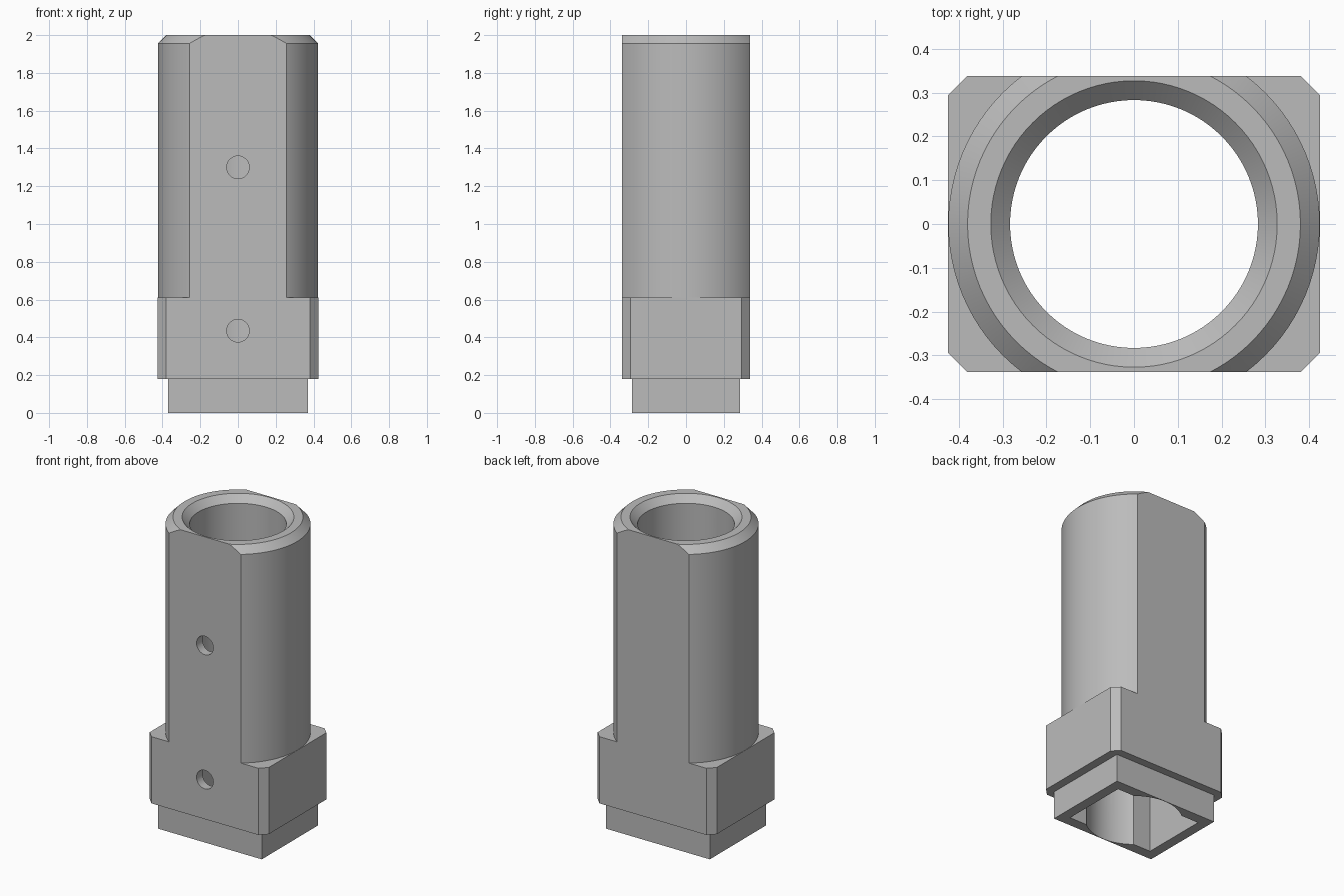
import bpy
import bmesh
import math
from mathutils import Matrix

cube = bpy.data.objects.get("Cube")
if cube:
    bpy.data.objects.remove(cube, do_unlink=True)

HALF_X, HALF_Y = 0.425, 0.3375     # collar half sizes
BODY_R, BORE_R = 0.424, 0.283
CHAMFER = 0.044
PLUG_TOP, COLLAR_TOP, TOP = 0.18, 0.61, 2.0
SEGMENTS = 96

grey = bpy.data.materials.new("plain grey")
grey.use_nodes = True
colour = (0.5, 0.5, 0.5, 1)
grey.diffuse_color = colour
grey.node_tree.nodes["Principled BSDF"].inputs["Base Color"].default_value = colour


def finish(name, bm):
    bmesh.ops.recalc_face_normals(bm, faces=bm.faces)
    mesh = bpy.data.meshes.new(name)
    bm.to_mesh(mesh)
    bm.free()
    mesh.materials.append(grey)
    obj = bpy.data.objects.new(name, mesh)
    bpy.context.collection.objects.link(obj)
    return obj


def prism(name, outline, z0, z1):
    bm = bmesh.new()
    face = bm.faces.new([bm.verts.new((x, y, z0)) for x, y in outline])
    grown = bmesh.ops.extrude_face_region(bm, geom=[face])["geom"]
    verts = [g for g in grown if isinstance(g, bmesh.types.BMVert)]
    bmesh.ops.translate(bm, verts=verts, vec=(0, 0, z1 - z0))
    return finish(name, bm)


def rectangle(hx, hy):
    return [(-hx, -hy), (hx, -hy), (hx, hy), (-hx, hy)]


def lathe(name, profile):
    """Closed solid of revolution from (radius, z) pairs, bottom to top."""
    bm = bmesh.new()
    rings = []
    for r, z in profile:
        rings.append(bmesh.ops.create_circle(
            bm, segments=SEGMENTS, radius=r, matrix=Matrix.Translation((0, 0, z)))["verts"])
    for a, b in zip(rings, rings[1:]):
        for i in range(SEGMENTS):
            j = (i + 1) % SEGMENTS
            bm.faces.new((a[i], a[j], b[j], b[i]))
    bm.faces.new(rings[0])
    bm.faces.new(rings[-1])
    return finish(name, bm)


def combine(target, tool, operation):
    mod = target.modifiers.new(operation.lower(), "BOOLEAN")
    mod.operation, mod.solver, mod.object = operation, "EXACT", tool
    bpy.context.view_layer.objects.active = target
    bpy.ops.object.modifier_apply(modifier=mod.name)
    bpy.data.objects.remove(tool, do_unlink=True)


# Round barrel with a bevelled top rim and two flat sides
barrel = lathe("socket_body", [(BODY_R, 0.4), (BODY_R, TOP - CHAMFER), (BODY_R - CHAMFER, TOP)])
combine(barrel, prism("flats", rectangle(1, HALF_Y), 0, TOP + 1), "INTERSECT")

# Rectangular collar with chamfered corners
cx, cy = HALF_X - CHAMFER, HALF_Y - CHAMFER
collar = [(-cx, -HALF_Y), (cx, -HALF_Y), (HALF_X, -cy), (HALF_X, cy),
          (cx, HALF_Y), (-cx, HALF_Y), (-HALF_X, cy), (-HALF_X, -cy)]
combine(barrel, prism("collar", collar, PLUG_TOP, COLLAR_TOP), "UNION")

# Plug at the foot
combine(barrel, prism("plug", rectangle(0.37, 0.286), 0, 0.3), "UNION")

# Rectangular pocket from below, and the round bore with a flared mouth
combine(barrel, prism("pocket", rectangle(0.305, 0.218), -0.1, 0.6), "DIFFERENCE")
mouth = BORE_R + CHAMFER
bore = lathe("bore", [(BORE_R, -0.2), (BORE_R, TOP - CHAMFER), (mouth, TOP), (mouth, TOP + 0.1)])
combine(barrel, bore, "DIFFERENCE")

# Pin holes through the front wall
for z in (0.435, 1.3):
    bm = bmesh.new()
    bmesh.ops.create_cone(
        bm, cap_ends=True, segments=32, radius1=0.06, radius2=0.06, depth=0.4,
        matrix=Matrix.Translation((0, -0.35, z)) @ Matrix.Rotation(math.pi / 2, 4, "X"))
    combine(barrel, finish("pin_hole", bm), "DIFFERENCE")

bpy.ops.object.select_all(action="DESELECT")
barrel.select_set(True)
bpy.context.view_layer.objects.active = barrel
bpy.ops.object.shade_smooth_by_angle(angle=math.radians(25))
